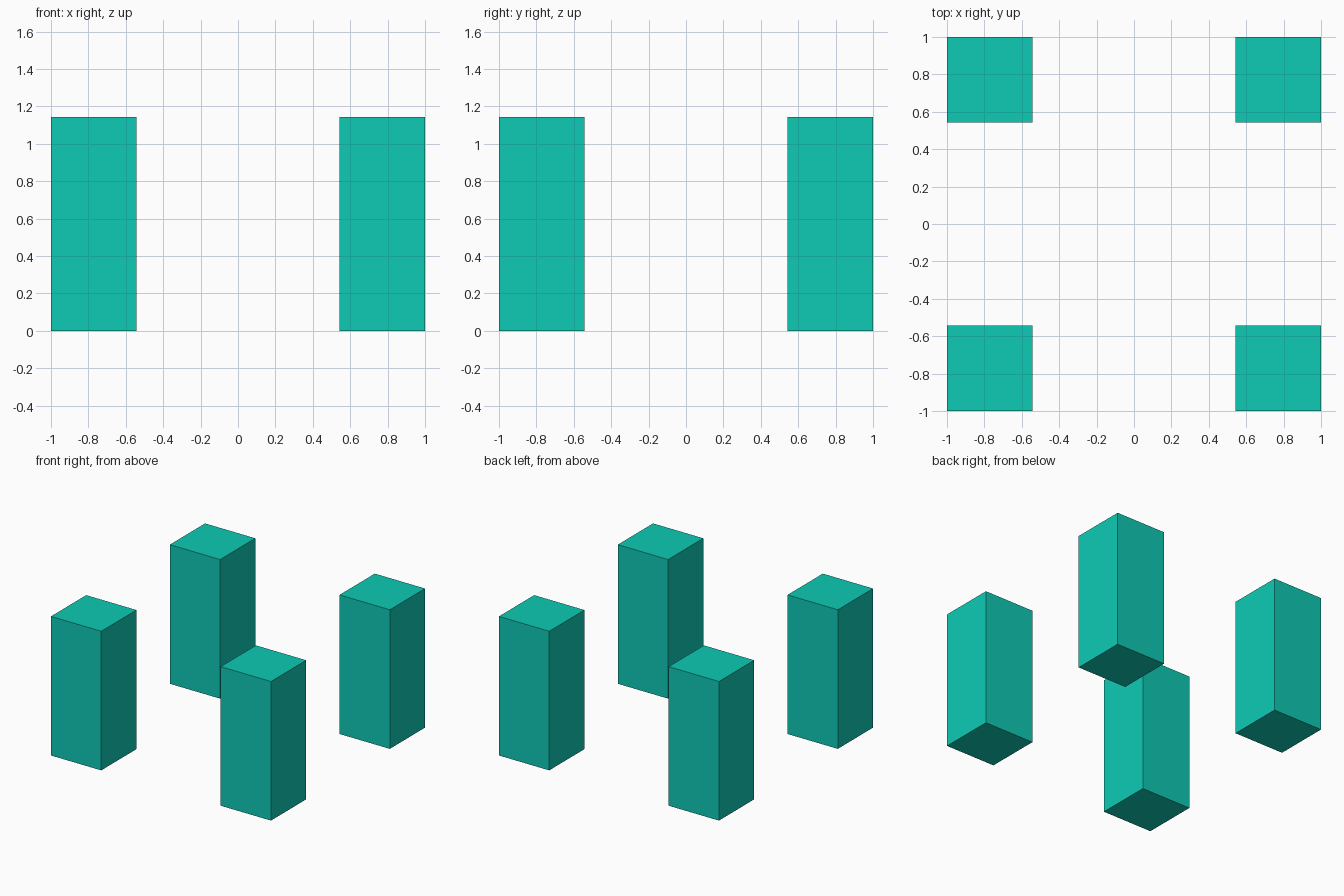
import bpy

if "Cube" in bpy.data.objects:
    bpy.data.objects.remove(bpy.data.objects["Cube"])

WIDTH, HEIGHT = 0.457, 1.143
OFFSET = 1 - WIDTH / 2

teal = bpy.data.materials.new("teal")
teal.diffuse_color = (0.0044, 0.591, 0.462, 1)
teal.use_nodes = True
teal.node_tree.nodes["Principled BSDF"].inputs["Base Color"].default_value = teal.diffuse_color


def pillar(name, x, y):
    bpy.ops.mesh.primitive_cube_add(size=1, location=(x, y, HEIGHT / 2))
    ob = bpy.context.object
    ob.name = name
    ob.scale = (WIDTH, WIDTH, HEIGHT)
    bpy.ops.object.transform_apply(location=False, rotation=False, scale=True)
    ob.data.materials.append(teal)


# Four square pillars, one in each corner
for side, sx in (("left", -1), ("right", 1)):
    for end, sy in (("front", -1), ("back", 1)):
        pillar(f"{end}_{side}_pillar", sx * OFFSET, sy * OFFSET)
